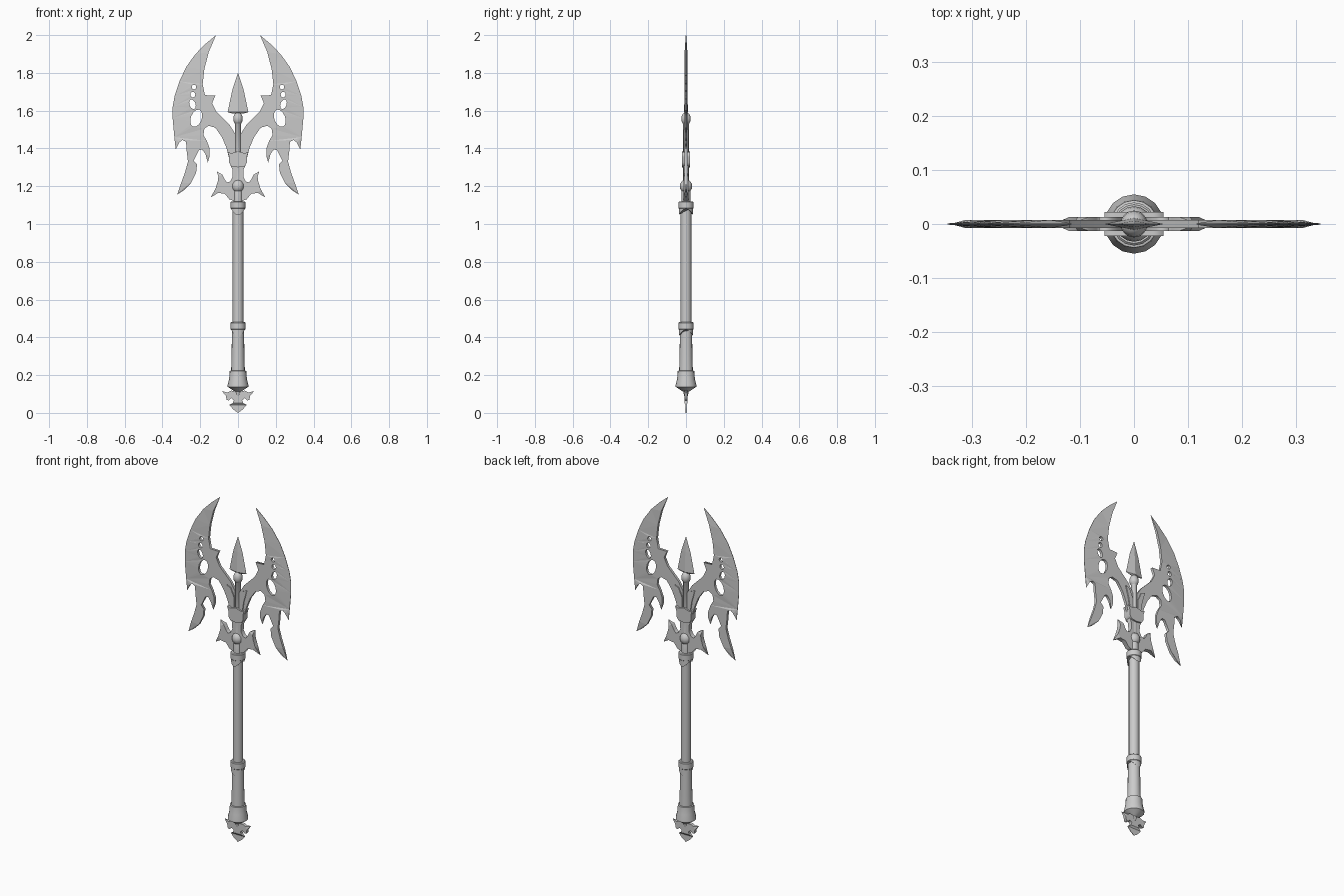
import bpy, bmesh, math

if "Cube" in bpy.data.objects:
    bpy.data.objects.remove(bpy.data.objects["Cube"])


def finish(name, bm, angle=35, mirror=False):
    """Weld, fix normals and link a mesh object."""
    bmesh.ops.remove_doubles(bm, verts=bm.verts, dist=0.0004)
    bmesh.ops.recalc_face_normals(bm, faces=bm.faces)
    me = bpy.data.meshes.new(name)
    bm.to_mesh(me)
    bm.free()
    ob = bpy.data.objects.new(name, me)
    bpy.context.collection.objects.link(ob)
    if mirror:
        ob.modifiers.new("mirror", "MIRROR").use_mirror_merge = False
    bpy.ops.object.select_all(action='DESELECT')
    ob.select_set(True)
    bpy.context.view_layer.objects.active = ob
    if angle:
        bpy.ops.object.shade_smooth_by_angle(angle=math.radians(angle))
    return ob


def lathe(name, profile, sides=16, sy=1.0, drop=0.0, angle=35):
    """Spin (radius, z) points about z; drop pulls the low rim down at front and back."""
    bm = bmesh.new()
    low = min(z for r, z in profile)
    rings = []
    for r, z in profile:
        ring = []
        for i in range(sides):
            a = 2 * math.pi * i / sides
            dz = drop * math.sin(a) ** 2 if z == low else 0
            ring.append(bm.verts.new((r * math.cos(a), r * math.sin(a) * sy, z - dz)))
        rings.append(ring)
    for a, b in zip(rings, rings[1:]):
        for i in range(sides):
            j = (i + 1) % sides
            bm.faces.new((a[i], a[j], b[j], b[i]))
    for (r, z), ring in ((profile[0], rings[0]), (profile[-1], rings[-1])):
        if r > 0.001:
            bm.faces.new(ring)
    return finish(name, bm, angle)


def plate(name, outline, half, holes=(), edge=(), symmetric=True):
    """Flat cut-out in the xz plane; edge points are pinched to a thin cutting edge."""
    if symmetric:
        outline = outline + [(-x, z) for x, z in reversed(outline) if x > 0]
    cu = bpy.data.curves.new(name, 'CURVE')
    cu.dimensions, cu.fill_mode, cu.extrude = '2D', 'BOTH', half
    for loop in [outline, *holes]:
        sp = cu.splines.new('POLY')
        sp.points.add(len(loop) - 1)
        for p, (x, z) in zip(sp.points, loop):
            p.co = (x, z, 0, 1)
        sp.use_cyclic_u = True
    tmp = bpy.data.objects.new(name + "_curve", cu)
    bpy.context.collection.objects.link(tmp)
    dg = bpy.context.evaluated_depsgraph_get()
    me = bpy.data.meshes.new_from_object(tmp.evaluated_get(dg))
    bpy.data.objects.remove(tmp)
    bm = bmesh.new()
    bm.from_mesh(me)
    bpy.data.meshes.remove(me)
    for v in bm.verts:
        x, z, y = v.co
        if any(abs(abs(x) - ex) + abs(z - ez) < 0.001 for ex, ez in edge):
            y *= 0.15
        v.co = (x, -y, z)
    return finish(name, bm, 0, mirror=not symmetric)


def oval(x, z, rx, rz, tilt, n=12):
    t = math.radians(tilt)
    pts = []
    for i in range(n):
        a = 2 * math.pi * i / n
        u, v = rx * math.cos(a), rz * math.sin(a)
        pts.append((x + u * math.cos(t) - v * math.sin(t), z + u * math.sin(t) + v * math.cos(t)))
    return pts


def ball(name, z, r, rz):
    lathe(name, [(r * math.sin(math.pi * i / 8), z - rz * math.cos(math.pi * i / 8))
                 for i in range(9)], 16, angle=60)


# Pair of large pierced blades
cutting = [(.116, 2.0), (.17, 1.955), (.225, 1.90), (.275, 1.83), (.31, 1.755), (.335, 1.68),
           (.346, 1.62), (.346, 1.56), (.337, 1.46), (.33, 1.395)]
rest = [(.312, 1.43), (.295, 1.445), (.275, 1.435), (.272, 1.39), (.265, 1.33), (.28, 1.275),
        (.30, 1.22), (.322, 1.155), (.285, 1.18), (.25, 1.215), (.222, 1.27), (.217, 1.315),
        (.235, 1.335), (.222, 1.36), (.207, 1.39), (.19, 1.395), (.172, 1.37), (.16, 1.325),
        (.15, 1.36), (.15, 1.40), (.165, 1.44), (.183, 1.47), (.178, 1.505), (.155, 1.52),
        (.12, 1.51), (.085, 1.46), (.06, 1.40), (.045, 1.34), (.01, 1.33), (.01, 1.47),
        (.045, 1.525), (.115, 1.595), (.137, 1.64), (.12, 1.68), (.175, 1.682),
        (.187, 1.74), (.178, 1.82), (.155, 1.91)]
holes = [oval(.233, 1.725, .012, .012, 0), oval(.239, 1.685, .013, .015, 0),
         oval(.241, 1.634, .016, .026, -20), oval(.221, 1.56, .029, .048, 20)]
plate("axe_blades", cutting + rest, .0075, holes, cutting + [(.322, 1.155), (.16, 1.325)], False)

# Spear point, its ball and the core rod
lathe("spear_point", [(.03, 1.585), (.055, 1.592), (.03, 1.71), (0, 1.80)], 4, sy=.2, angle=0)
ball("spear_ball", 1.557, .025, .034)
lathe("core_rod", [(.024, 1.10), (.024, 1.17), (.015, 1.20), (.015, 1.53), (.022, 1.54)], 12)

# Splayed braces and clasp holding the blades
plate("braces", [(.016, 1.34), (.035, 1.36), (.046, 1.43), (.065, 1.50), (.04, 1.49), (.018, 1.44)],
      .013, symmetric=False)
plate("blade_clasp", [(0, 1.30), (.035, 1.305), (.047, 1.325), (.047, 1.355), (.055, 1.382),
                      (.035, 1.375), (0, 1.385)], .022)

# Winged guard and its ball
plate("winged_guard", [(0, 1.12), (.03, 1.125), (.046, 1.13), (.07, 1.16), (.105, 1.165),
                       (.145, 1.14), (.12, 1.185), (.107, 1.225), (.104, 1.25), (.112, 1.278),
                       (.084, 1.262), (.07, 1.235), (.058, 1.22), (.042, 1.225), (.028, 1.25),
                       (.03, 1.29), (.04, 1.31), (0, 1.31)], .013,
      edge=[(.145, 1.14), (.112, 1.278)])
ball("guard_ball", 1.20, .033, .036)

# Shaft, grip and pommel
lathe("shaft", [(.028, .45), (.028, 1.10)], 16)
lathe("grip", [(.037, .20), (.034, .30), (.032, .44)], 16)
lathe("pommel", [(.010, .09), (.014, .112), (.024, .118), (.055, .138), (.055, .148),
                 (.047, .18), (.044, .222), (.036, .224)], 16)

# Ferrules dipping to a point at front and back
for name, z in (("upper_ferrule", 1.12), ("lower_ferrule", .48)):
    lathe(name + "_band", [(.036, z - .04), (.040, z - .036), (.040, z - .004), (.036, z)], 16)
    lathe(name + "_skirt", [(.0375, z - .037), (.0375, z - .02)], 16, drop=.037)

# Barbed butt spike
tip = [(0, 0), (.025, .018), (.046, .042)]
plate("butt_spike", tip + [(.028, .052), (.022, .068), (.036, .078), (.048, .066), (.06, .068),
                           (.064, .09), (.085, .115), (.055, .108), (.035, .118), (.018, .115),
                           (0, .13)], .009, edge=tip + [(.085, .115)])
